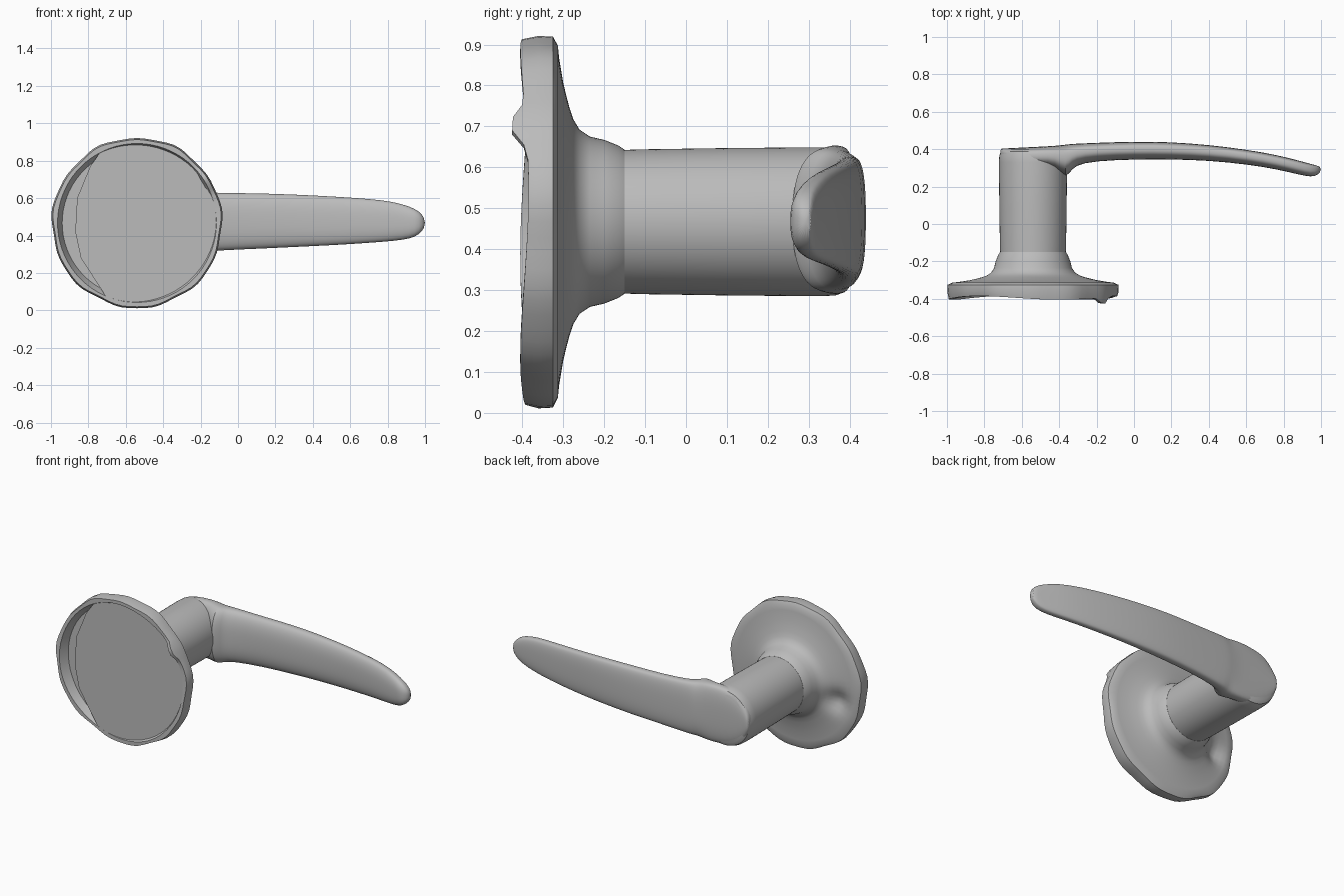
import bpy, bmesh, math
from math import sin, cos, pi, exp, sqrt

cube = bpy.data.objects.get("Cube")
if cube:
    bpy.data.objects.remove(cube)

metal = bpy.data.materials.new("grey_metal")
metal.use_nodes = True
metal.diffuse_color = (0.5, 0.5, 0.5, 1)
metal.node_tree.nodes["Principled BSDF"].inputs["Base Color"].default_value = (0.5, 0.5, 0.5, 1)

CX, CZ = -0.54, 0.467   # shared axis of rose and neck


def finish(bm, name, angle=40, subdivide=0):
    bmesh.ops.recalc_face_normals(bm, faces=bm.faces)
    mesh = bpy.data.meshes.new(name)
    bm.to_mesh(mesh)
    bm.free()
    mesh.materials.append(metal)
    obj = bpy.data.objects.new(name, mesh)
    bpy.context.collection.objects.link(obj)
    if subdivide:
        mod = obj.modifiers.new("smooth_form", "SUBSURF")
        mod.levels = mod.render_levels = subdivide
    bpy.ops.object.select_all(action="DESELECT")
    obj.select_set(True)
    bpy.context.view_layer.objects.active = obj
    bpy.ops.object.shade_smooth_by_angle(angle=math.radians(angle))
    return obj


def loft(rings):
    """Skin a list of closed point rings and cap both ends."""
    bm = bmesh.new()
    loops = [[bm.verts.new(p) for p in ring] for ring in rings]
    n = len(loops[0])
    for a, b in zip(loops, loops[1:]):
        for i in range(n):
            j = (i + 1) % n
            bm.faces.new((a[i], a[j], b[j], b[i]))
    bm.faces.new(loops[0])
    bm.faces.new(loops[-1])
    return bm


def lathe(profile, shape=None, n=72):
    """Turn (radius, y) pairs about the neck axis; shape adjusts each y and radius."""
    rings = []
    for r, y in profile:
        ring = []
        for i in range(n):
            a = 2 * pi * i / n
            rr, yy = shape(r, y, a) if shape else (r, y)
            ring.append((CX + rr * cos(a), yy, CZ + rr * sin(a)))
        rings.append(ring)
    return loft(rings)


# Rose: flared disc with an uneven rim, a front tab and a dimple on its back
def worn(r, y, a):
    x, z = r * cos(a), r * sin(a)
    if y < -0.385:
        y += 0.01 * sin(3 * a + 1) - 0.04 * exp(-((a - 0.56) / 0.1) ** 2)
    if y > -0.33 and r > 0.2:
        y -= 0.04 * exp(-((x + 0.3) ** 2 + (z + 0.08) ** 2) / 0.004)
    if r > 0.43:
        r += 0.004 * sin(7 * a) + 0.003 * sin(13 * a)
    return r, y


rose_profile = [(0.4, -0.35), (0.425, -0.395), (0.447, -0.395), (0.455, -0.36),
                (0.453, -0.325), (0.43, -0.313), (0.4, -0.31), (0.37, -0.305),
                (0.34, -0.3), (0.31, -0.293), (0.28, -0.285), (0.25, -0.275),
                (0.225, -0.26), (0.208, -0.235), (0.2, -0.2), (0.186, -0.165),
                (0.176, -0.15)]
finish(lathe(rose_profile, worn), "rose")

# Front plate: rounded on the right, chipped edge leaving a crescent on the left
outline = [(CX + 0.432 * cos(a), CZ + 0.432 * sin(a))
           for a in (math.radians(d) for d in range(-112, 117, 6))]
outline += [(-0.79, 0.77), (-0.86, 0.6), (-0.87, 0.42), (-0.84, 0.28)]
finish(loft([[(x, y, z) for x, z in outline] for y in (-0.34, -0.385)]), "front_plate", 30)

# Neck: straight cylinder with a softened far end
neck_profile = [(0.174, -0.2), (0.177, -0.1), (0.18, 0.1), (0.182, 0.33),
                (0.18, 0.365), (0.172, 0.388), (0.15, 0.4)]
finish(lathe(neck_profile), "neck")

# Lever: stations of x, front y, back y, low z, high z
stations = []
for x in (-0.716, -0.705, -0.67, -0.6, -0.5, -0.42):
    h = sqrt(max(0.183 ** 2 - (min(x, -0.535) + 0.535) ** 2, 0.0006))
    stations.append((x, 0.3, 0.403 + 0.05 * (x + 0.716), 0.472 - h, 0.472 + h))
stations += [(-0.36, 0.24, 0.425, 0.295, 0.648), (-0.335, 0.295, 0.428, 0.3, 0.642),
             (-0.28, 0.328, 0.431, 0.306, 0.636), (-0.1, 0.343, 0.438, 0.32, 0.628),
             (0.1, 0.346, 0.442, 0.328, 0.627), (0.3, 0.344, 0.432, 0.338, 0.62),
             (0.5, 0.331, 0.412, 0.347, 0.61), (0.7, 0.305, 0.382, 0.36, 0.597),
             (0.83, 0.277, 0.353, 0.37, 0.582), (0.92, 0.255, 0.328, 0.382, 0.555),
             (0.97, 0.252, 0.315, 0.405, 0.53), (1.0, 0.28, 0.305, 0.445, 0.49)]


def section(x, front, back, low, high, n=28):
    ring = []
    split = front + 0.55 * (back - front)
    for i in range(n):
        a = 2 * pi * i / n
        c, s = cos(a), sin(a)
        power = 0.5 if c > 0 else 0.85     # boxier back, rounder front
        dy = math.copysign(abs(c) ** power, c)
        dz = math.copysign(abs(s) ** 0.8, s)
        y = split + dy * ((back - split) if c > 0 else (split - front))
        ring.append((x, y, (low + high) / 2 + dz * (high - low) / 2))
    return ring


finish(loft([section(*s) for s in stations]), "lever", 50, 1)
